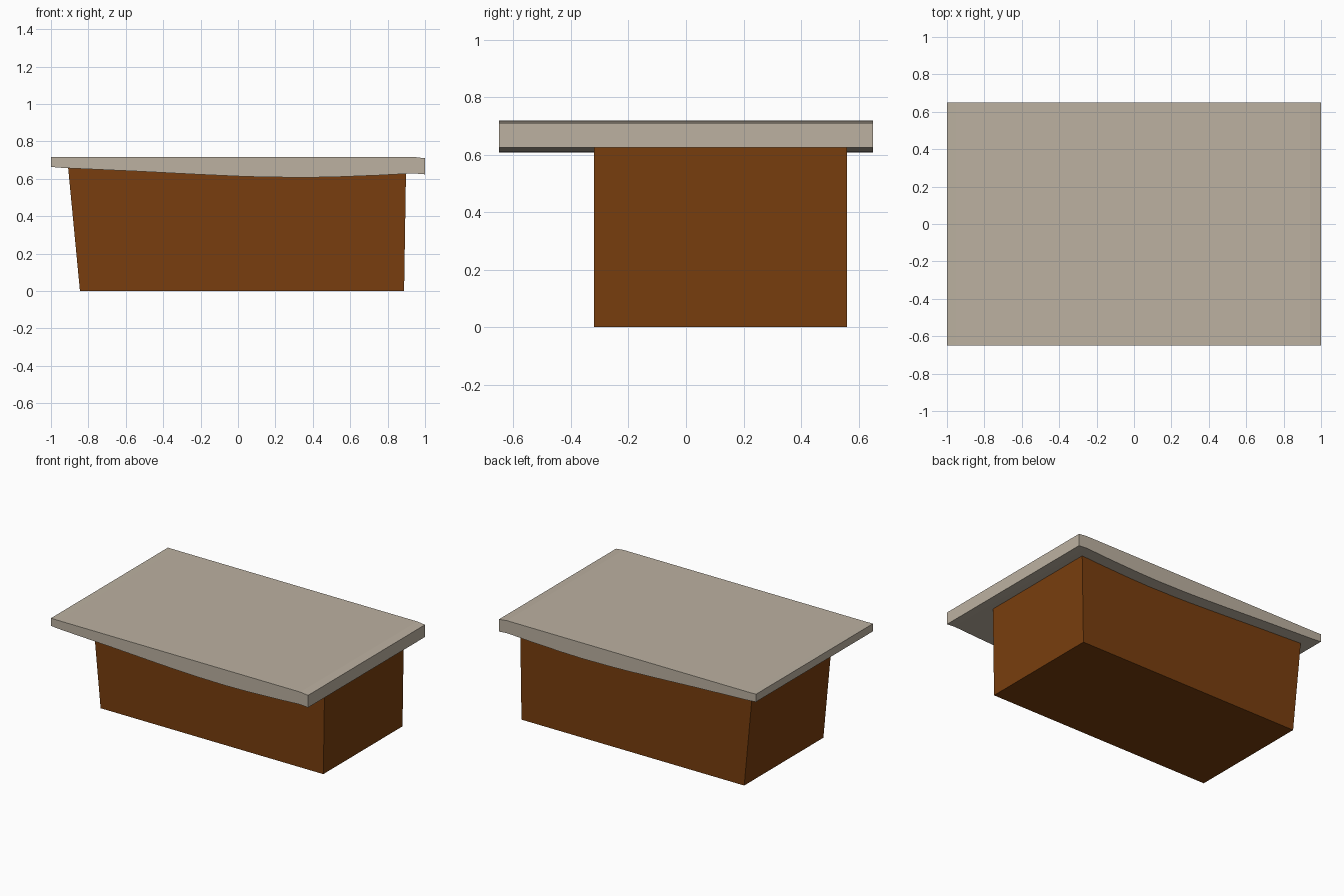
import bpy
import bmesh

if "Cube" in bpy.data.objects:
    bpy.data.objects.remove(bpy.data.objects["Cube"])


def material(name, rgb):
    m = bpy.data.materials.new(name)
    m.diffuse_color = (*rgb, 1.0)
    m.use_nodes = True
    m.node_tree.nodes["Principled BSDF"].inputs["Base Color"].default_value = m.diffuse_color
    return m


def extrude_profile(name, profile, y0, y1, mat):
    """Closed x/z outline extruded along y."""
    bm = bmesh.new()
    front = [bm.verts.new((x, y0, z)) for x, z in profile]
    back = [bm.verts.new((x, y1, z)) for x, z in profile]
    bm.faces.new(front)
    bm.faces.new(back[::-1])
    n = len(profile)
    for i in range(n):
        j = (i + 1) % n
        bm.faces.new((front[i], back[i], back[j], front[j]))
    bmesh.ops.recalc_face_normals(bm, faces=bm.faces)
    mesh = bpy.data.meshes.new(name)
    bm.to_mesh(mesh)
    bm.free()
    mesh.materials.append(mat)
    obj = bpy.data.objects.new(name, mesh)
    bpy.context.collection.objects.link(obj)
    return obj


stone = material("beige stone", (0.503, 0.440, 0.356))
wood = material("brown wood", (0.188, 0.048, 0.0044))

# Sagging underside shared by the slab and the top of the base
sag = [(-0.908, 0.657), (-0.55, 0.641), (-0.2, 0.623), (0.0, 0.614),
       (0.12, 0.610), (0.35, 0.607), (0.52, 0.610), (0.75, 0.619),
       (0.898, 0.627)]

# Slab: flat top, slightly lowered right end
slab = ([(-1.0, 0.664), (-0.96, 0.660)] + sag +
        [(0.94, 0.629), (1.0, 0.624), (1.0, 0.710), (0.94, 0.717),
         (-0.95, 0.717), (-1.0, 0.718)])
extrude_profile("table_slab", slab, -0.65, 0.65, stone)

# Base: leaning ends, set back from the front edge
base = [(-0.845, 0.0)] + sag + [(0.888, 0.0)]
extrude_profile("table_base", base, -0.32, 0.56, wood)
